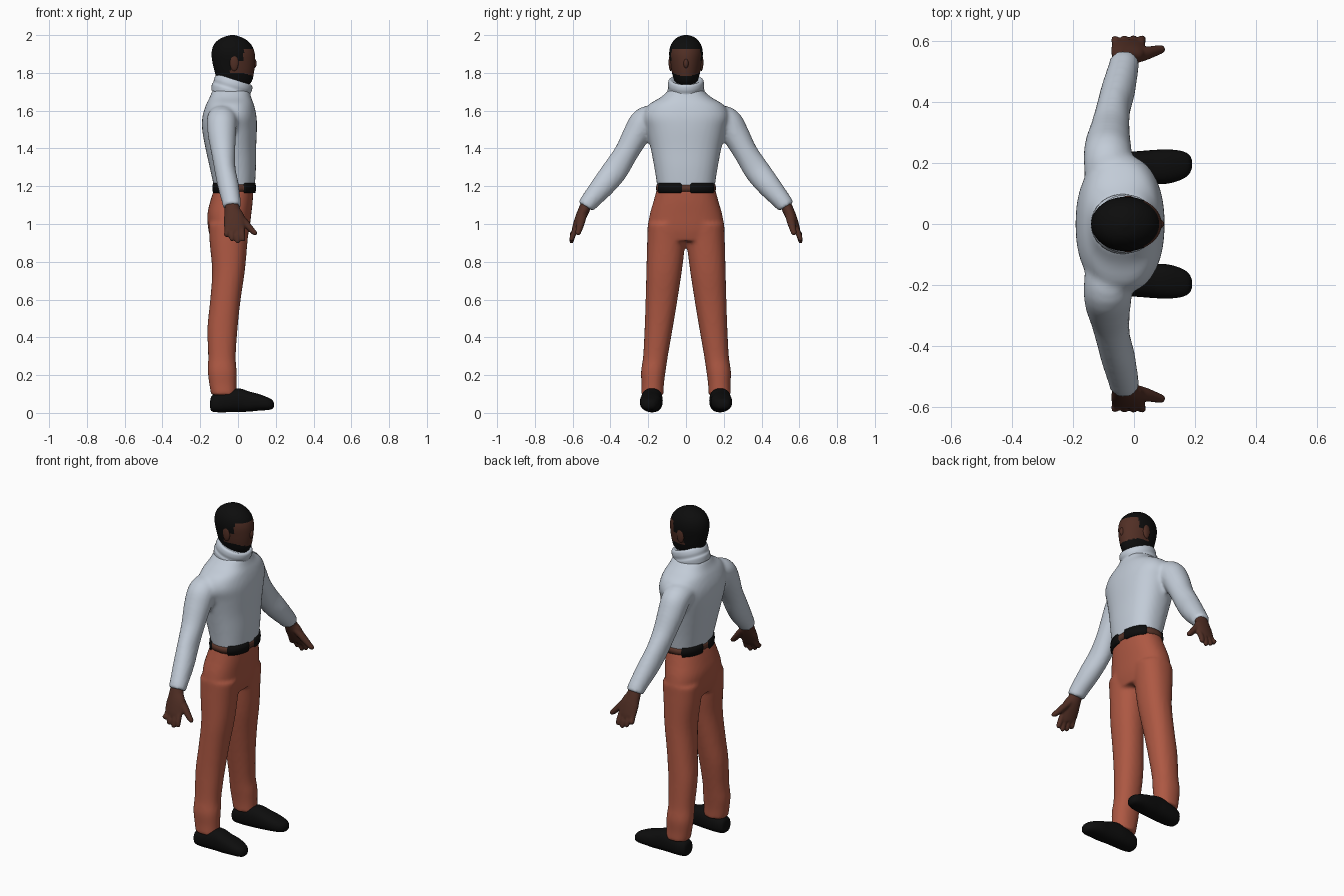
import bpy, bmesh, math
from mathutils import Vector

if "Cube" in bpy.data.objects:
    bpy.data.objects.remove(bpy.data.objects["Cube"])

def mat(name, rgb):
    m = bpy.data.materials.new(name)
    m.diffuse_color = (*rgb, 1)
    m.use_nodes = True
    m.node_tree.nodes["Principled BSDF"].inputs["Base Color"].default_value = m.diffuse_color
    return m

SHIRT = mat("pale grey shirt", (0.54, 0.60, 0.68))
RUST = mat("rust trousers", (0.42, 0.098, 0.056))
SKIN = mat("brown skin", (0.082, 0.028, 0.018))
BLACK = mat("black", (0.004, 0.004, 0.004))
LEATHER = mat("brown leather", (0.10, 0.035, 0.022))
X, Y, Z = Vector((1, 0, 0)), Vector((0, 1, 0)), Vector((0, 0, 1))

def spline(pts, steps):
    """Catmull-Rom through tuples of any length."""
    out = []
    for i in range(len(pts) - 1):
        a, b, c, d = (pts[min(max(i + k, 0), len(pts) - 1)] for k in (-1, 0, 1, 2))
        for s in range(steps):
            t = s / steps
            out.append([0.5 * (2*q + (r-p)*t + (2*p-5*q+4*r-w)*t*t + (3*q-p-3*r+w)*t**3)
                        for p, q, r, w in zip(a, b, c, d)])
    return out + [list(pts[-1])]

def oval(a, p):
    c, s = math.cos(a), math.sin(a)
    return (math.copysign(abs(c) ** (2 / p), c), math.copysign(abs(s) ** (2 / p), s))

def loft(bm, stations, side=1, u=X, axis=None, n=28, p=2.0, steps=4):
    """Closed tube through (x, y, z, radius_u, radius_v); side=-1 mirrors in y."""
    st = spline(stations, steps)
    cs = [Vector(s[:3]) for s in st]
    rings = []
    for i, s in enumerate(st):
        t = axis or (cs[min(i + 1, len(cs) - 1)] - cs[max(i - 1, 0)])
        t = t.normalized()
        uu = (u - t * u.dot(t)).normalized()
        vv = t.cross(uu)
        ring = []
        for k in range(n):
            c, d = oval(2 * math.pi * k / n, p)
            q = cs[i] + uu * c * s[3] + vv * d * s[4]
            ring.append(bm.verts.new((q.x, q.y * side, q.z)))
        rings.append(ring)
    for a, b in zip(rings, rings[1:]):
        for k in range(n):
            bm.faces.new((a[k], a[(k+1) % n], b[(k+1) % n], b[k]))
    bm.faces.new(rings[0])
    bm.faces.new(rings[-1])

def upright(rows):
    """(z, x_back, x_front, half_width) -> loft stations on the centre line."""
    return [((b + f) / 2, 0, z, (f - b) / 2, w) for z, b, f, w in rows]

def finish(name, bm, mats, voxel=0, smooth=0):
    bmesh.ops.recalc_face_normals(bm, faces=bm.faces)
    me = bpy.data.meshes.new(name)
    bm.to_mesh(me)
    bm.free()
    for m in mats:
        me.materials.append(m)
    for f in me.polygons:
        f.use_smooth = True
    ob = bpy.data.objects.new(name, me)
    bpy.context.collection.objects.link(ob)
    if voxel:
        r = ob.modifiers.new("blend", "REMESH")
        r.mode, r.voxel_size, r.use_smooth_shade = "VOXEL", voxel, True
        s = ob.modifiers.new("soften", "SMOOTH")
        s.factor, s.iterations = 0.5, smooth
    return ob

# Shirt: torso and both sleeves blended together
bm = bmesh.new()
loft(bm, upright([(1.175, -.125, .085, .15), (1.21, -.13, .09, .154), (1.3, -.15, .095, .168),
                  (1.4, -.172, .096, .187), (1.5, -.19, .1, .21), (1.57, -.188, .098, .228),
                  (1.63, -.17, .085, .2), (1.67, -.15, .07, .135), (1.71, -.135, .06, .09)]),
     axis=Z, p=2.3, n=40)
arm = [(-.08, .14, 1.57, .08, .06), (-.085, .215, 1.545, .08, .076), (-.085, .262, 1.475, .075, .072),
       (-.078, .315, 1.38, .064, .064), (-.068, .375, 1.285, .056, .068), (-.052, .437, 1.205, .056, .063),
       (-.035, .51, 1.12, .05, .05), (-.032, .53, 1.09, .05, .046)]
for s in (1, -1):
    loft(bm, arm, s)
finish("shirt", bm, [SHIRT], .011, 6)

# Rolled collar, higher at the back
bm = bmesh.new()
tilt = Vector((.3, 0, .95)).normalized()
loft(bm, [tuple(Vector((-.032, 0, 1.72)) + tilt * h) + (ru, rv) for h, ru, rv in
          ((-.045, .1, .095), (-.015, .107, .098), (.0, .103, .094), (.02, .105, .096),
           (.04, .1, .092), (.047, .09, .082), (.042, .08, .07))], axis=tilt, n=40)
finish("collar", bm, [SHIRT])

# Trousers: hips and both legs blended together
bm = bmesh.new()
loft(bm, upright([(1.19, -.125, .082, .153), (1.12, -.147, .078, .172), (1.05, -.162, .07, .192),
                  (.97, -.157, .06, .203), (.91, -.14, .045, .19)]), axis=Z, p=2.3, n=40)
leg = [(z, b, f, i, o) for z, b, f, i, o in (
    (1.0, -.155, .06, .0, .203), (.9, -.15, .05, .004, .206), (.75, -.137, .036, .022, .21),
    (.6, -.147, .014, .045, .214), (.45, -.162, -.002, .07, .219), (.3, -.158, -.012, .096, .227),
    (.22, -.16, -.007, .108, .238), (.15, -.152, -.008, .117, .236), (.095, -.142, -.008, .119, .238))]
for s in (1, -1):
    loft(bm, [((b + f) / 2, (i + o) / 2, z, (f - b) / 2, (o - i) / 2) for z, b, f, i, o in leg],
         s, axis=Z, p=2.2)
finish("trousers", bm, [RUST], .011, 4)

# Belt: wide black bands with brown leather between them
bm = bmesh.new()
n, rings = 120, []
for k in range(n):
    c, s = oval(2 * math.pi * k / n, 2.3)
    x, y = -.02 + .108 * c, .155 * s
    dark = not (abs(y) < .027 or abs(x + .02) < .05)
    h, o = (.027, .006) if dark else (.019, .001)
    rings.append(([bm.verts.new((-.02 + (.108 + g) * c, (.155 + g) * s, 1.19 + dz))
                   for g, dz in ((-.02, -h), (o, -h), (o + .003, 0), (o, h), (-.02, h))], dark))
for k in range(n):
    (a, da), (b, db) = rings[k], rings[(k + 1) % n]
    for j in range(5):
        f = bm.faces.new((a[j], b[j], b[(j + 1) % 5], a[(j + 1) % 5]))
        f.material_index = 0 if da or db else 1
finish("belt", bm, [BLACK, LEATHER])

# Head: hair, sideburns and beard coloured by position
bm = bmesh.new()
loft(bm, upright([(1.69, -.1, .0, .055), (1.735, -.1, .055, .05), (1.76, -.112, .075, .062),
                  (1.8, -.122, .084, .074), (1.85, -.134, .09, .083), (1.9, -.14, .089, .089),
                  (1.94, -.132, .076, .083), (1.97, -.11, .05, .066), (1.99, -.075, .015, .042),
                  (2.0, -.04, -.02, .01)]), axis=Z, n=80, steps=8)
for f in bm.faces:
    c = f.calc_center_median()
    face = c.x > .03 and 1.8 - .35 * (c.x - .03) < c.z < 1.925
    cheek = -.04 < c.x <= .03 and 1.8 < c.z < 1.86
    f.material_index = 1 if face or cheek else 0
finish("head", bm, [BLACK, SKIN])

# Nose and ears
def blob(name, loc, size):
    bm = bmesh.new()
    bmesh.ops.create_uvsphere(bm, u_segments=20, v_segments=12, radius=1)
    bmesh.ops.scale(bm, vec=size, verts=bm.verts)
    bmesh.ops.translate(bm, vec=loc, verts=bm.verts)
    finish(name, bm, [SKIN])

blob("nose", (.084, 0, 1.85), (.015, .014, .026))
for s, side in ((1, "left"), (-1, "right")):
    blob(side + "_ear", (-.02, s * .081, 1.855), (.023, .011, .045))

# Hands: palm, four fingers and a thumb; shoes
for s, side in ((1, "left"), (-1, "right")):
    bm = bmesh.new()
    loft(bm, [(-.032, .52, 1.12, .036, .03), (-.03, .54, 1.075, .042, .03), (-.02, .56, 1.03, .056, .028),
              (-.018, .583, .975, .055, .021), (-.02, .59, .955, .048, .016)], s, n=20)
    for x0, x1, z1 in ((-.055, -.062, .94), (-.03, -.032, .912), (-.004, -.002, .9), (.02, .026, .91)):
        loft(bm, [(x0, .578, .985, .016, .016), ((x0 + x1) / 2, .597, .945, .015, .015),
                  (x1, .606, z1 + .008, .013, .012), (x1, .608, z1 - .002, .006, .006)], s, n=12)
    loft(bm, [(.0, .548, 1.05, .025, .02), (.04, .558, 1.005, .022, .019), (.075, .568, .965, .017, .016),
              (.093, .572, .95, .013, .012), (.099, .573, .945, .006, .006)], s, u=Y, n=12)
    finish(side + "_hand", bm, [SKIN], .006, 2)

    bm = bmesh.new()
    loft(bm, [(-.147, .18, .045, .02, .02), (-.138, .18, .05, .042, .042), (-.1, .18, .055, .052, .052),
              (-.04, .18, .064, .057, .06), (.01, .182, .067, .056, .062), (.06, .186, .06, .056, .053),
              (.11, .188, .056, .056, .044), (.155, .192, .049, .047, .034), (.18, .195, .045, .032, .025),
              (.19, .196, .043, .012, .01)], s, u=Y, axis=X, p=2.4)
    finish(side + "_shoe", bm, [BLACK])
